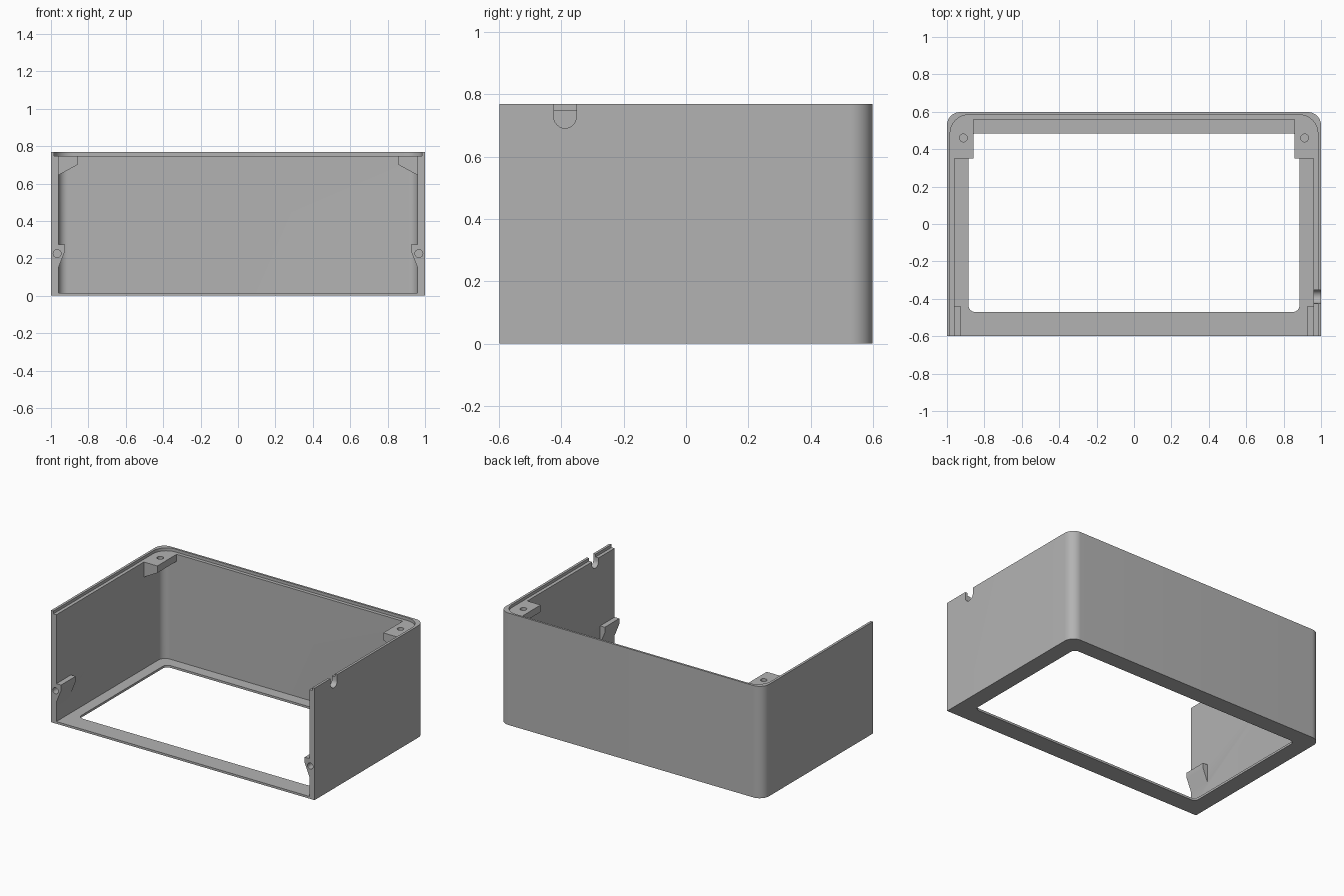
import bpy, bmesh, math
from mathutils import Vector

cube = bpy.data.objects.get("Cube")
if cube:
    bpy.data.objects.remove(cube, do_unlink=True)

grey = bpy.data.materials.new("plastic grey")
grey.use_nodes = True
COLOUR = (0.45, 0.45, 0.45, 1)
grey.diffuse_color = COLOUR
grey.node_tree.nodes["Principled BSDF"].inputs["Base Color"].default_value = COLOUR

H = 0.768      # full height
LEDGE = 0.748  # inner step below the rim
INNER = 0.96   # inside of the side walls
FRONT = -0.598


def prism(name, points, axis, lo, hi):
    """Extrude a 2D outline along one axis."""
    place = {"x": lambda a, b, t: (t, a, b),
             "y": lambda a, b, t: (a, t, b),
             "z": lambda a, b, t: (a, b, t)}[axis]
    bm = bmesh.new()
    face = bm.faces.new([bm.verts.new(place(a, b, lo)) for a, b in points])
    new = bmesh.ops.extrude_face_region(bm, geom=[face])["geom"]
    shift = Vector(place(0, 0, hi - lo))
    bmesh.ops.translate(bm, vec=shift, verts=[v for v in new if isinstance(v, bmesh.types.BMVert)])
    bmesh.ops.recalc_face_normals(bm, faces=bm.faces)
    mesh = bpy.data.meshes.new(name)
    bm.to_mesh(mesh)
    bm.free()
    mesh.materials.append(grey)
    ob = bpy.data.objects.new(name, mesh)
    bpy.context.collection.objects.link(ob)
    return ob


def arc(cx, cy, r, start, end, steps=12):
    return [(cx + r * math.cos(math.radians(start + (end - start) * i / steps)),
             cy + r * math.sin(math.radians(start + (end - start) * i / steps)))
            for i in range(steps + 1)]


def plan(half, y0, y1, r, r_front=0):
    """Rectangle in plan with rounded rear corners, optionally rounded front ones."""
    pts = arc(half - r, y1 - r, r, 0, 90) + arc(r - half, y1 - r, r, 90, 180)
    if r_front:
        f = r_front
        return pts + arc(f - half, y0 + f, f, 180, 270) + arc(half - f, y0 + f, f, 270, 360)
    return pts + [(-half, y0), (half, y0)]


def circle(cx, cy, r):
    return arc(cx, cy, r, 0, 360, 24)[:-1]


def combine(target, other, operation):
    mod = target.modifiers.new("join", "BOOLEAN")
    mod.operation, mod.solver, mod.object = operation, "EXACT", other
    bpy.context.view_layer.objects.active = target
    bpy.ops.object.modifier_apply(modifier=mod.name)
    bpy.data.objects.remove(other, do_unlink=True)


# Outer body, hollowed with an open front and top
shell = prism("enclosure_shell", plan(1, FRONT, 0.598, 0.07), "z", 0, H)
combine(shell, prism("cavity", plan(INNER, -0.8, 0.56, 0.05), "z", 0.015, 1), "DIFFERENCE")
combine(shell, prism("rim_step", plan(0.983, -0.8, 0.584, 0.1), "z", LEDGE, 1), "DIFFERENCE")
combine(shell, prism("floor_opening", plan(0.885, -0.47, 0.483, 0.035, 0.035), "z", -0.2, 0.2), "DIFFERENCE")

for s in (1, -1):
    # Rear lid bosses with sloped undersides
    boss = [(s * 0.97, LEDGE), (s * 0.858, LEDGE), (s * 0.858, 0.7), (s * 0.97, 0.639)]
    combine(shell, prism("rear_boss", boss, "y", 0.35, 0.57), "UNION")
    combine(shell, prism("lid_screw_hole", circle(s * 0.912, 0.46, 0.021), "z", 0.69, 0.9), "DIFFERENCE")
    # Front panel bosses, tapering down into the side walls
    boss = [(s * 0.97, 0.275), (s * 0.925, 0.275), (s * 0.925, 0.237), (s * INNER, 0.15), (s * 0.97, 0.15)]
    combine(shell, prism("front_boss", boss, "y", FRONT, -0.44), "UNION")
    combine(shell, prism("panel_screw_hole", circle(s * 0.967, 0.225, 0.021), "y", -0.8, -0.48), "DIFFERENCE")

# Round-bottomed cable notch in the left wall
notch = arc(-0.388, 0.727, 0.036, 180, 360) + [(-0.352, 1), (-0.424, 1)]
combine(shell, prism("cable_notch", notch, "x", 0.9, 1.1), "DIFFERENCE")

bpy.ops.object.select_all(action="DESELECT")
shell.select_set(True)
bpy.context.view_layer.objects.active = shell
bpy.ops.object.shade_smooth_by_angle(angle=math.radians(30))
